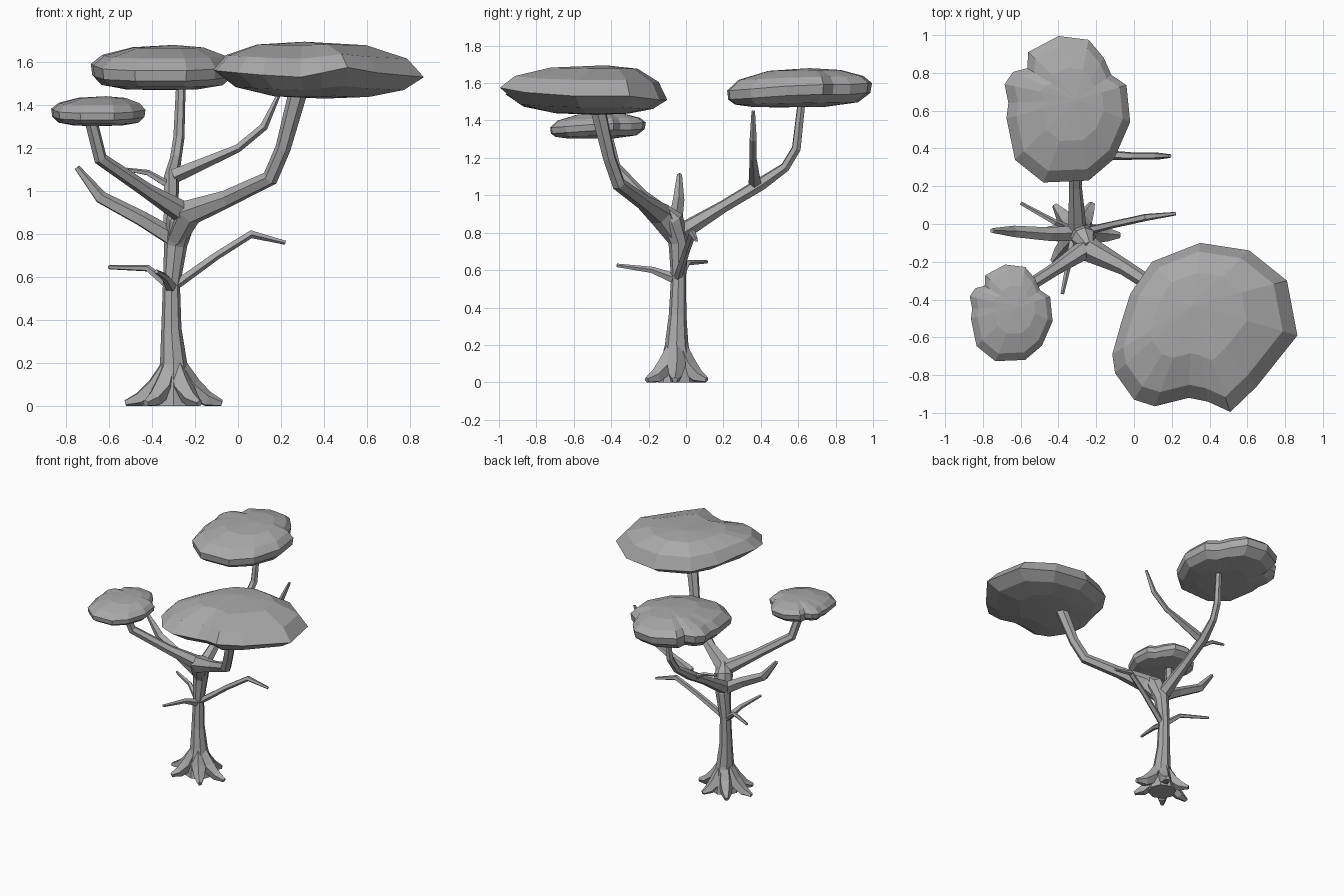
import bpy, bmesh
from math import cos, sin, pi
from mathutils import Vector

cube = bpy.data.objects.get("Cube")
if cube:
    bpy.data.objects.remove(cube, do_unlink=True)

GREY = (0.4, 0.4, 0.4, 1)
mat = bpy.data.materials.new("plain grey")
mat.use_nodes = True
mat.diffuse_color = GREY
mat.node_tree.nodes["Principled BSDF"].inputs["Base Color"].default_value = GREY


def loft(name, rings, start=None, end=None):
    """Skin closed rings of points; ends are capped by a face or by an apex point."""
    bm = bmesh.new()
    loops = [[bm.verts.new(p) for p in ring] for ring in rings]
    n = len(loops[0])
    for a, b in zip(loops, loops[1:]):
        for i in range(n):
            j = (i + 1) % n
            bm.faces.new((a[i], a[j], b[j], b[i]))
    for loop, apex in ((loops[0], start), (loops[-1], end)):
        if apex is None:
            bm.faces.new(loop)
        else:
            tip = bm.verts.new(apex)
            for i in range(n):
                bm.faces.new((loop[i], loop[(i + 1) % n], tip))
    bmesh.ops.recalc_face_normals(bm, faces=bm.faces)
    mesh = bpy.data.meshes.new(name)
    bm.to_mesh(mesh)
    bm.free()
    mesh.materials.append(mat)
    obj = bpy.data.objects.new(name, mesh)
    bpy.context.collection.objects.link(obj)
    return obj


def limb(name, path, radii, sides=6):
    """Tapered tube along a path, kept above the ground."""
    pts = [Vector(p) for p in path]
    dirs = [(b - a).normalized() for a, b in zip(pts, pts[1:])]
    tangents = [dirs[0]] + [(a + b).normalized() for a, b in zip(dirs, dirs[1:])] + [dirs[-1]]
    side = tangents[0].orthogonal().normalized()
    prev, rings = tangents[0], []
    for p, t, r in zip(pts, tangents, radii):
        side = prev.rotation_difference(t) @ side
        prev, up = t, t.cross(side)
        ring = []
        for i in range(sides):
            a = 2 * pi * i / sides
            v = p + r * (cos(a) * side + sin(a) * up)
            ring.append((v.x, v.y, max(v.z, 0)))
        rings.append(ring)
    return loft(name, rings)


# Leaf pad profiles: outline scale, share of the way from rim to bottom (-) or top (+)
LENS = ((0.45, -0.92), (0.8, -0.6), (1, 0), (0.86, 0.52), (0.52, 0.9))
BLUNT = ((0.5, -0.97), (0.85, -0.75), (0.98, -0.3), (1, 0.2), (0.86, 0.58), (0.5, 0.9))


def canopy(name, profile, outline, base, peak):
    """Flattened leaf pad shrinking from its rim to a base point and a peak."""
    rings = []
    for scale, share in profile:
        goal = Vector(peak if share > 0 else base)
        rings.append([(goal.x + (x - goal.x) * scale, goal.y + (y - goal.y) * scale,
                       z + (goal.z - z) * abs(share)) for x, y, z in outline])
    return loft(name, rings, base, peak)


# Trunk
limb("trunk",
     [(-.3, -.05, 0), (-.3, -.05, .08), (-.3, -.05, .2), (-.31, -.045, .36),
      (-.31, -.04, .56), (-.29, -.04, .75), (-.265, -.08, .87), (-.24, -.12, .93)],
     [.1, .09, .063, .047, .04, .054, .068, .03], 8)

# Roots
for i, (x, y) in enumerate([(-.525, -.05), (-.075, -.06), (-.43, -.2),
                            (-.22, .11), (-.18, -.21), (-.42, .1)]):
    limb(f"root_{i + 1}",
         [(-.3, -.05, .23), (-.3 + (x + .3) * .36, -.05 + (y + .05) * .36, .085),
          (-.3 + (x + .3) * .7, -.05 + (y + .05) * .7, .03), (x, y, .012)],
         [.035, .053, .038, .016], 5)

# Main boughs carrying the leaf pads
limb("large_bough",
     [(-.29, -.06, .78), (-.23, -.14, .9), (-.05, -.23, .965), (.15, -.36, 1.06),
      (.21, -.41, 1.2), (.29, -.48, 1.5)], [.05, .066, .042, .038, .036, .045])
limb("side_bough",
     [(-.24, -.12, .89), (-.42, -.24, 1), (-.64, -.38, 1.15), (-.69, -.43, 1.35)],
     [.055, .035, .032, .03])
limb("rear_bough",
     [(-.3, -.03, .8), (-.31, .2, .94), (-.31, .4, 1.06), (-.29, .53, 1.15),
      (-.275, .59, 1.25), (-.265, .62, 1.52)], [.05, .034, .036, .027, .026, .022])

# Bare branches
for name, path, radii in [
    ("rear_right_branch", [(-.3, .37, 1.07), (0, .36, 1.2), (.12, .36, 1.3), (.19, .36, 1.45)],
     [.036, .02, .02, .01]),
    ("rear_left_twig", [(-.31, .34, 1.02), (-.42, .37, 1.085), (-.52, .37, 1.1)],
     [.02, .014, .009]),
    ("left_branch", [(-.3, -.05, .78), (-.45, -.055, .87), (-.64, -.04, .97), (-.75, -.035, 1.11)],
     [.045, .038, .032, .014]),
    ("right_branch", [(-.31, -.05, .55), (-.1, 0, .7), (.06, .035, .8), (.22, .055, .76)],
     [.024, .02, .02, .01]),
    ("left_twig", [(-.31, -.04, .55), (-.42, .01, .64), (-.6, .11, .645)],
     [.024, .016, .01]),
    ("front_twig", [(-.31, -.05, .55), (-.34, -.18, .6), (-.38, -.37, .625)],
     [.03, .018, .01]),
]:
    limb(name, path, radii, 5)

# Leaf pads: the side pad is a smaller copy of the rear one
large = [(.35, -.1, 1.51), (.61, -.14, 1.51), (.81, -.3, 1.53), (.865, -.59, 1.53),
         (.65, -.86, 1.55), (.51, -.995, 1.575), (.39, -.94, 1.55), (.29, -.92, 1.53),
         (.11, -.965, 1.54), (0, -.93, 1.55), (-.1, -.79, 1.56), (-.115, -.69, 1.565),
         (-.07, -.53, 1.56), (-.02, -.37, 1.54), (.095, -.2, 1.52)]
canopy("large_leaf_pad", LENS, large, (.4, -.48, 1.43), (.31, -.43, 1.695))

rear = [(-.4, .995, 1.58), (-.24, .975, 1.58), (-.16, .88, 1.57), (-.12, .79, 1.57),
        (-.04, .735, 1.57), (-.02, .54, 1.56), (-.105, .345, 1.54), (-.24, .23, 1.53),
        (-.48, .22, 1.53), (-.63, .34, 1.54), (-.675, .56, 1.56), (-.665, .64, 1.56),
        (-.685, .74, 1.57), (-.64, .805, 1.575), (-.565, .825, 1.575), (-.56, .91, 1.58)]
base, peak = (-.36, .5, 1.47), (-.3, .66, 1.68)
canopy("rear_leaf_pad", BLUNT, rear, base, peak)


def shrink(p):
    return (-.65 + (p[0] + .352) * .66, -.47 + (p[1] - .608) * .66, 1.37 + (p[2] - 1.572) * .66)


canopy("side_leaf_pad", BLUNT, [shrink(p) for p in rear], shrink(base), shrink(peak))
